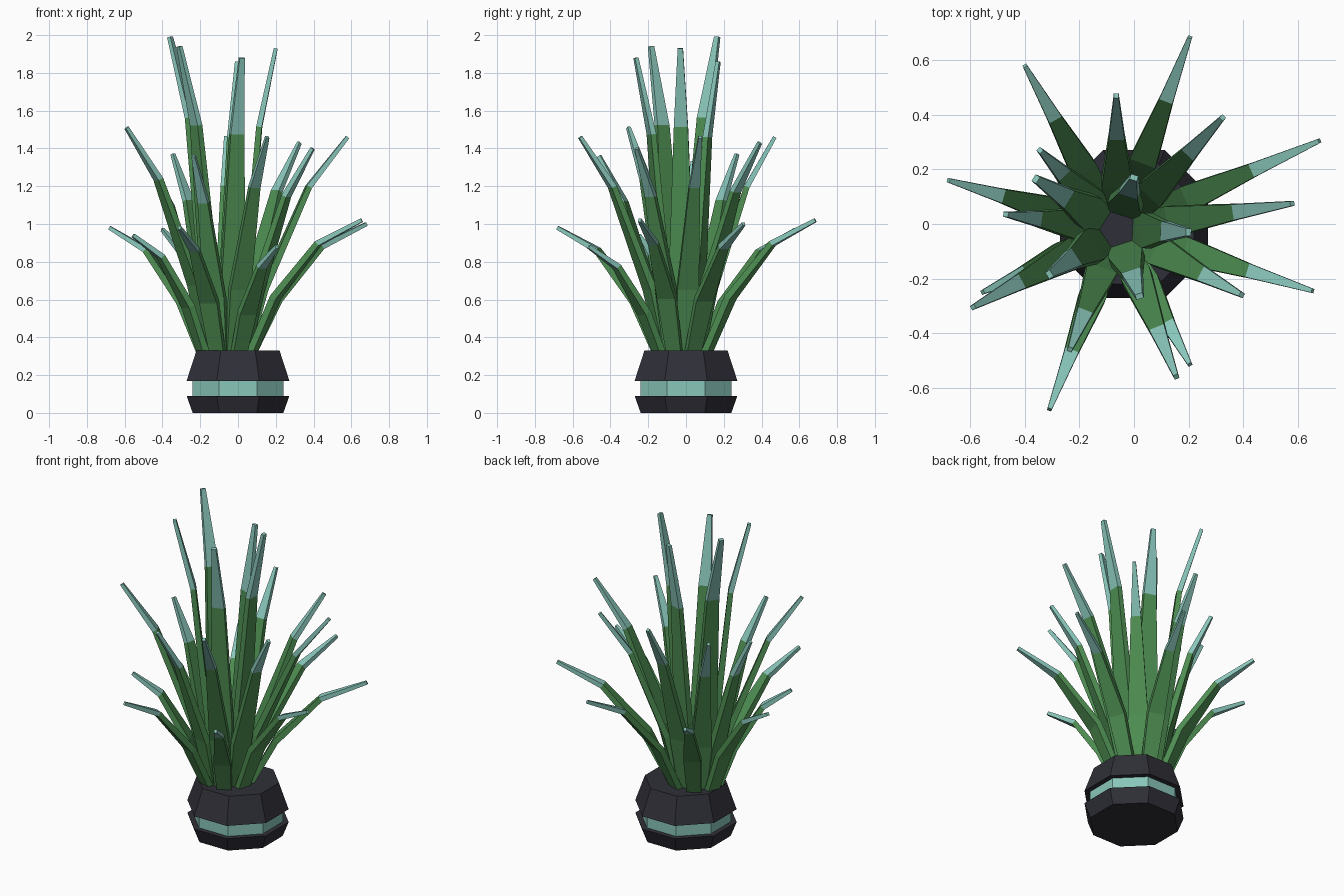
import bpy, bmesh, math
from mathutils import Vector

cube = bpy.data.objects.get("Cube")
if cube:
    bpy.data.objects.remove(cube)


def linear(c):
    c /= 255
    return c / 12.92 if c < 0.04 else ((c + 0.055) / 1.055) ** 2.4


def material(name, *rgb):
    col = [linear(c) for c in rgb] + [1]
    m = bpy.data.materials.new(name)
    m.use_nodes = True
    m.diffuse_color = col
    m.node_tree.nodes["Principled BSDF"].inputs["Base Color"].default_value = col
    return m


charcoal = material("charcoal", 47, 47, 56)
teal = material("pale teal", 137, 198, 186)
green = material("leaf green", 78, 142, 82)


def skin(name, rings, mats, accent):
    """Join rings of points into a closed solid; segments in accent use slot 1."""
    bm = bmesh.new()
    loops = [[bm.verts.new(p) for p in ring] for ring in rings]
    n = len(loops[0])
    for s, (a, b) in enumerate(zip(loops, loops[1:])):
        for i in range(n):
            j = (i + 1) % n
            f = bm.faces.new((a[i], a[j], b[j], b[i]))
            f.material_index = int(s in accent)
    bm.faces.new(loops[0][::-1])
    cap = bm.faces.new(loops[-1])
    cap.material_index = int(len(rings) - 2 in accent)
    bmesh.ops.recalc_face_normals(bm, faces=bm.faces[:])
    me = bpy.data.meshes.new(name)
    bm.to_mesh(me)
    bm.free()
    for m in mats:
        me.materials.append(m)
    ob = bpy.data.objects.new(name, me)
    bpy.context.collection.objects.link(ob)


def octagon(apothem, z):
    r = apothem / math.cos(math.pi / 8)
    angles = [(i + 0.5) * math.pi / 4 for i in range(8)]
    return [Vector((r * math.cos(a), r * math.sin(a), z)) for a in angles]


# Octagonal pot with a recessed teal band
profile = [(0.24, 0), (0.272, 0.09), (0.242, 0.09), (0.242, 0.17), (0.272, 0.17), (0.22, 0.33)]
skin("pot", [octagon(a, z) for a, z in profile], [charcoal, teal], {2})

# Leaves: bent tapering straps fanning out from the pot
CENTRE = Vector((-0.06, -0.02, 0))
THICKNESS = (0.035, 0.036, 0.03, 0.02)


def leaf(name, tip, base_r, reach, rise, widths):
    tip = Vector(tip)
    out = Vector((tip.x, tip.y, 0)) - CENTRE
    length = out.length
    out.normalize()
    side = Vector((-out.y, out.x, 0))
    radii = [base_r + t * (length - base_r) for t in (0, *reach, 1)]
    heights = [0.3, rise[0] * tip.z, rise[1] * tip.z, tip.z]
    path = [CENTRE + out * r + Vector((0, 0, z)) for r, z in zip(radii, heights)]
    rings = []
    for i, p in enumerate(path):
        along = (path[min(i + 1, 3)] - path[max(i - 1, 0)]).normalized()
        u = side * widths[i] / 2
        v = along.cross(side) * THICKNESS[i] / 2
        rings.append([p - u - v, p + u - v, p + u + v, p - u + v])
    skin(name, rings, [green, teal], {2})


# Each kind: base radius, bend reach, bend height, widths, tips
kinds = {
    "tall_leaf": (0.07, (0.2, 0.54), (0.4, 0.785), (0.1, 0.13, 0.075, 0.028),
                  [(-0.36, 0.165, 1.99), (0, 0.17, 1.86), (0.2, -0.03, 1.93),
                   (-0.31, -0.185, 1.94), (0.02, -0.265, 1.88)]),
    "middle_leaf": (0.1, (0.18, 0.62), (0.45, 0.82), (0.09, 0.115, 0.058, 0.018),
                    [(-0.065, 0.47, 1.46), (0.325, 0.39, 1.43), (0.58, 0.075, 1.46),
                     (0.395, -0.26, 1.4), (0.155, -0.56, 1.46), (-0.235, -0.46, 1.36),
                     (-0.59, -0.305, 1.51), (-0.47, 0.035, 1.33), (-0.345, 0.27, 1.37)]),
    "low_leaf": (0.13, (0.23, 0.61), (0.6, 0.88), (0.08, 0.1, 0.052, 0.016),
                 [(0.205, 0.685, 1.02), (-0.4, 0.58, 0.97), (0.68, 0.305, 1.0),
                  (0.655, -0.245, 1.02), (0.205, -0.515, 0.88), (-0.31, -0.68, 0.98),
                  (-0.555, -0.25, 0.94), (-0.68, 0.16, 0.98)]),
}
for name, (base_r, reach, rise, widths, tips) in kinds.items():
    for k, tip in enumerate(tips):
        leaf(f"{name}_{k + 1}", tip, base_r, reach, rise, widths)
